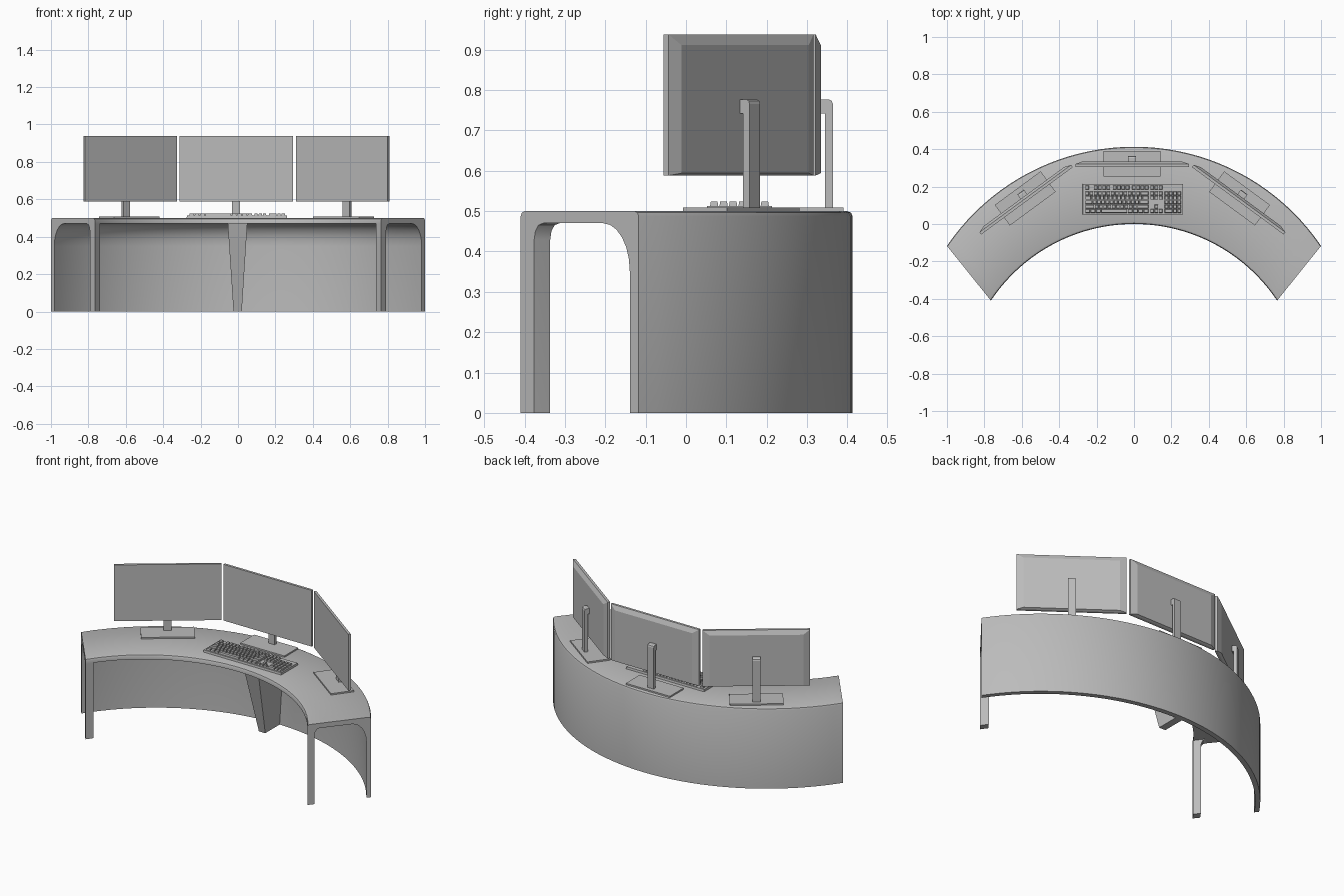
import bpy, bmesh, math
from mathutils import Matrix, Vector

if "Cube" in bpy.data.objects:
    bpy.data.objects.remove(bpy.data.objects["Cube"])

grey = bpy.data.materials.new("light_grey")
grey.diffuse_color = (0.5, 0.5, 0.5, 1)
grey.use_nodes = True
grey.node_tree.nodes["Principled BSDF"].inputs["Base Color"].default_value = grey.diffuse_color


def finish(name, bm, smooth=False, matrix=None):
    bmesh.ops.recalc_face_normals(bm, faces=bm.faces)
    me = bpy.data.meshes.new(name)
    bm.to_mesh(me)
    bm.free()
    me.materials.append(grey)
    if smooth:
        for p in me.polygons:
            p.use_smooth = True
        me.set_sharp_from_angle(angle=math.radians(30))
    ob = bpy.data.objects.new(name, me)
    bpy.context.collection.objects.link(ob)
    if matrix:
        ob.matrix_world = matrix
    return ob


def loft(bm, rings):
    """Skin a list of equal closed rings and cap both ends."""
    rings = [[bm.verts.new(p) for p in r] for r in rings]
    for a, b in zip(rings, rings[1:]):
        for i in range(len(a)):
            j = (i + 1) % len(a)
            bm.faces.new((a[i], a[j], b[j], b[i]))
    bm.faces.new(rings[0][::-1])
    bm.faces.new(rings[-1])


def rect(x0, x1, y0, y1, z):
    return [(x0, y0, z), (x1, y0, z), (x1, y1, z), (x0, y1, z)]


def box(bm, x0, x1, y0, y1, z0, z1, inset=0):
    loft(bm, [rect(x0, x1, y0, y1, z0),
              rect(x0 + inset, x1 - inset, y0 + inset, y1 - inset, z1)])


# Desk: cross-section (t = inner to outer edge, z) swept between two arcs
def arc(s, r, cy, half):
    a = s * math.asin(half / r)
    return Vector((r * math.sin(a), cy + r * math.cos(a), 0))


def desk_point(s, t, z):
    p = arc(s, 0.919, -0.919, 0.765).lerp(arc(s, 1.208, -0.795, 1.0), t)
    return (p.x, p.y, z)


def sweep(name, profile, s0, s1, n):
    bm = bmesh.new()
    loft(bm, [[desk_point(s0 + (s1 - s0) * i / n, t, z) for t, z in profile]
              for i in range(n + 1)])
    return finish(name, bm, True)


fillet = [(0.70 + 0.225 * math.sin(math.pi / 12 * i),
           0.35 + 0.12 * math.cos(math.pi / 12 * i)) for i in range(7)]
shell = [(0, 0.47)] + fillet + [(0.925, 0), (1, 0), (1, 0.487), (0.99, 0.496),
                                (0.965, 0.5), (0.035, 0.5), (0.01, 0.496), (0, 0.487)]
sweep("desk_top_and_back_panel", shell, -1, 1, 40)

# End legs with a small rounded bracket
leg = [(0, 0), (0.115, 0), (0.115, 0.43), (0.125, 0.45), (0.15, 0.465), (0.19, 0.47), (0, 0.47)]
for side, name in ((-1, "left_leg"), (1, "right_leg")):
    sweep(name, leg, side * 0.948, side, 2)

# Tapered middle support
bm = bmesh.new()
loft(bm, [rect(-0.024, 0.02, 0.24, 0.39, 0), rect(-0.055, 0.05, 0.12, 0.39, 0.472)])
finish("middle_support", bm)


# Monitors: local y = 0 is the screen front
def monitor(name, x, y, angle):
    m = Matrix.Translation((x, y, 0)) @ Matrix.Rotation(angle, 4, 'Z')

    def ring(y, side, top, bottom):
        w = 0.304 - side
        z0, z1 = 0.588 + bottom, 0.938 - top
        return [(-w, y, z0), (w, y, z0), (w, y, z1), (-w, y, z1)]

    bm = bmesh.new()
    loft(bm, [ring(0, 0, 0, 0), ring(0.015, 0, 0, 0), ring(0.028, 0.038, 0.027, 0.006)])
    finish(name + "_screen", bm, matrix=m)

    bm = bmesh.new()
    side = [(0.038, 0.505), (0.058, 0.505), (0.058, 0.765), (0.055, 0.773), (0.047, 0.777),
            (0.022, 0.777), (0.022, 0.742), (0.038, 0.742)]
    loft(bm, [[(sx * 0.022, py, pz) for py, pz in side] for sx in (-1, 1)])
    finish(name + "_pole", bm, matrix=m)

    bm = bmesh.new()
    box(bm, -0.152, 0.152, -0.052, 0.084, 0.499, 0.509)
    finish(name + "_base", bm, matrix=m)


tilt = math.radians(36.3)
monitor("middle_monitor", -0.01, 0.306, 0)
monitor("right_monitor", 0.555, 0.124, -tilt)
monitor("left_monitor", -0.572, 0.124, tilt)

# Keyboard
bm = bmesh.new()
box(bm, -0.275, 0.263, 0.05, 0.215, 0.499, 0.513, 0.002)
finish("keyboard_case", bm)

U, V = 0.0227, 0.0235
bm = bmesh.new()


def key(col, row, w=1, h=1):
    x, y = -0.262 + col * U, 0.058 + row * V
    if row == 5:
        y += 0.008
    box(bm, x + 0.0015, x + w * U - 0.0015, y + 0.0015, y + h * V - 0.0015, 0.512, 0.524, 0.002)


rows = [[1.25] * 3 + [6.25] + [1.25] * 4,
        [2.25] + [1] * 10 + [2.75],
        [1.75] + [1] * 11 + [2.25],
        [1.5] + [1] * 12 + [1.5],
        [1] * 13 + [2]]
for r, widths in enumerate(rows):
    c = 0
    for w in widths:
        key(c, r, w)
        c += w
for c in (0, 2, 3, 4, 5, 6.5, 7.5, 8.5, 9.5, 11, 12, 13, 14):
    key(c, 5)
for i in range(3):
    for r in (0, 3, 4, 5):
        key(15.3 + i, r)
key(16.3, 1)
for r in range(1, 5):
    for i in range(4):
        key(18.7 + i, r)
key(18.7, 0, 2)
key(20.7, 0)
key(21.7, 0)
finish("keyboard_keys", bm)
